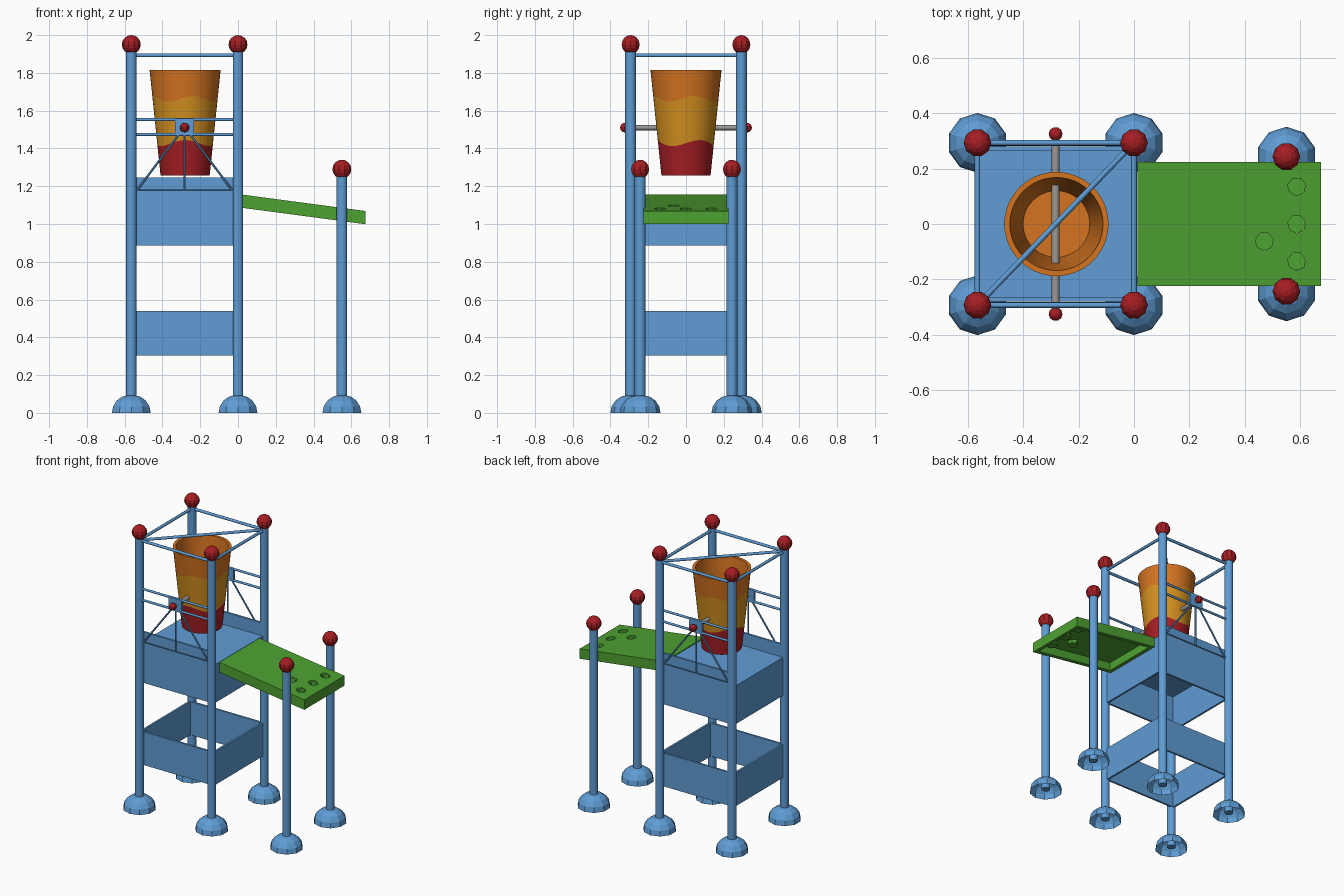
import bpy, bmesh, math
from mathutils import Vector, Matrix

if "Cube" in bpy.data.objects:
    bpy.data.objects.remove(bpy.data.objects["Cube"])


def material(name, rgb):
    m = bpy.data.materials.new(name)
    m.diffuse_color = (*rgb, 1)
    m.use_nodes = True
    m.node_tree.nodes["Principled BSDF"].inputs["Base Color"].default_value = m.diffuse_color
    return m


BLUE = material("sky blue", (0.115, 0.335, 0.66))
GREEN = material("leaf green", (0.076, 0.36, 0.032))
RED = material("dark red", (0.38, 0.013, 0.017))
ORANGE = material("orange", (0.66, 0.175, 0.015))
YELLOW = material("amber yellow", (0.66, 0.28, 0.014))
GREY = material("steel grey", (0.33, 0.31, 0.30))


def finish(name, bm, mats, smooth=None):
    bmesh.ops.recalc_face_normals(bm, faces=bm.faces)
    me = bpy.data.meshes.new(name)
    bm.to_mesh(me)
    bm.free()
    for m in mats:
        me.materials.append(m)
    ob = bpy.data.objects.new(name, me)
    bpy.context.collection.objects.link(ob)
    if smooth:
        bpy.ops.object.select_all(action='DESELECT')
        ob.select_set(True)
        bpy.context.view_layer.objects.active = ob
        bpy.ops.object.shade_smooth_by_angle(angle=math.radians(smooth))
    return ob


def box(name, lo, hi, mat):
    bm = bmesh.new()
    lo, hi = Vector(lo), Vector(hi)
    bmesh.ops.create_cube(bm, size=1, matrix=Matrix.Translation((lo + hi) / 2)
                          @ Matrix.Diagonal((*(hi - lo), 1)))
    return finish(name, bm, [mat])


def rod(name, a, b, r, mat, sides=10):
    a, b = Vector(a), Vector(b)
    d = b - a
    bm = bmesh.new()
    bmesh.ops.create_cone(bm, cap_ends=True, segments=sides, radius1=r, radius2=r, depth=d.length,
                          matrix=Matrix.Translation((a + b) / 2) @ d.to_track_quat('Z', 'Y').to_matrix().to_4x4())
    return finish(name, bm, [mat], 50)


def ball(name, c, r):
    bm = bmesh.new()
    bmesh.ops.create_uvsphere(bm, u_segments=10, v_segments=8, radius=r,
                              matrix=Matrix.Translation(c) @ Matrix.Rotation(math.pi / 2, 4, 'Z'))
    return finish(name, bm, [RED])


def rings_mesh(bm, rings, closed=False):
    """Bridge successive rings of vertices, returning faces per band."""
    vs = [[bm.verts.new(p) for p in ring] for ring in rings]
    n = len(vs[0])
    bands = [[bm.faces.new((a[i], a[(i + 1) % n], b[(i + 1) % n], b[i])) for i in range(n)]
             for a, b in zip(vs, vs[1:])]
    return vs, bands


def dome(name, x, y):
    # open-bottomed foot
    prof = [(0.108, 0), (0.101, 0.035), (0.08, 0.066), (0.052, 0.085), (0.025, 0.092)]
    bm = bmesh.new()
    ang = [math.pi / 2 + math.tau * i / 10 for i in range(10)]
    vs, _ = rings_mesh(bm, [[(x + r * math.cos(a), y + r * math.sin(a), z) for a in ang] for r, z in prof])
    bm.faces.new(vs[-1])
    return finish(name, bm, [BLUE])


# posts with domed feet and ball caps
X0, X1, Y = -0.565, 0.0, 0.293
for s, side in ((-1, "front"), (1, "back")):
    for label, x, y, top in (("left", X0, Y, 1.95), ("middle", X1, Y, 1.95), ("ramp", 0.55, 0.243, 1.29)):
        tag = f"{side}_{label}"
        rod(f"{tag}_post", (x, s * y, 0.015), (x, s * y, top), 0.029, BLUE)
        dome(f"{tag}_foot", x, s * y)
        ball(f"{tag}_cap", (x, s * y, top), 0.05)

# tower panels: lower ring is open, upper ring carries the deck
T = 0.007
for label, z0, z_long, z_short in (("lower", 0.305, 0.54, 0.54), ("upper", 0.885, 1.245, 1.155)):
    for s, side in ((-1, "front"), (1, "back")):
        box(f"{label}_{side}_panel", (X0, s * 0.273 - T, z0), (X1, s * 0.273 + T, z_long), BLUE)
    for x, side in ((X0, "left"), (X1, "right")):
        box(f"{label}_{side}_panel", (x - T, -0.28, z0), (x + T, 0.28, z_short), BLUE)
box("deck", (X0, -0.275, 1.135), (X1, 0.275, 1.155), BLUE)

# roof frame
ZR = 1.893
for s, side in ((-1, "front"), (1, "back")):
    rod(f"{side}_roof_bar", (X0, s * Y, ZR), (X1, s * Y, ZR), 0.01, BLUE, 8)
for x, side in ((X0, "left"), (X1, "right")):
    rod(f"{side}_roof_bar", (x, -Y, ZR), (x, Y, ZR), 0.01, BLUE, 8)
rod("diagonal_roof_bar", (X0, -Y, ZR), (X1, Y, ZR), 0.01, BLUE, 8)

# side trusses holding the axle
CX, CZ = -0.283, 1.51
for s, side in ((-1, "front"), (1, "back")):
    y = s * 0.29
    for z, label in ((1.553, "upper"), (1.474, "lower")):
        rod(f"{side}_{label}_rail", (X0, y, z), (X1, y, z), 0.008, BLUE, 8)
    for x0, x1, label in ((CX - 0.03, X0 + 0.03, "left"), (CX, CX, "centre"), (CX + 0.03, X1 - 0.03, "right")):
        rod(f"{side}_{label}_strut", (x0, y, 1.474), (x1, y, 1.178), 0.006, BLUE, 6)
    rod(f"{side}_foot_rail", (X0, y, 1.178), (X1, y, 1.178), 0.004, BLUE, 6)
    box(f"{side}_axle_plate", (CX - 0.05, y - 0.009, 1.468), (CX + 0.05, y + 0.009, 1.558), BLUE)
    ball(f"{side}_axle_knob", (CX, s * 0.325, CZ), 0.025)
rod("axle", (CX, -0.32, CZ), (CX, 0.32, CZ), 0.014, GREY, 12)

# tipping bucket with wavy colour bands
N = 48
angles = [math.tau * i / N for i in range(N)]


def outer(zf):
    pts = []
    for a in angles:
        z = zf(a)
        r = 0.13 + 0.058 * (z - 1.257) / 0.558
        pts.append((CX + 0.003 + r * math.cos(a), r * math.sin(a), z))
    return pts


def inner(r, z):
    return [(CX + 0.003 + r * math.cos(a), r * math.sin(a), z) for a in angles]


bm = bmesh.new()
vs, bands = rings_mesh(bm, [
    outer(lambda a: 1.257),
    outer(lambda a: 1.428 + 0.016 * math.sin(3 * a)),
    outer(lambda a: 1.662 + 0.015 * math.sin(4 * a + 0.6)),
    outer(lambda a: 1.815),
    inner(0.168, 1.815), inner(0.12, 1.285)])
for band, idx in zip(bands, (0, 1, 2, 2, 2)):
    for f in band:
        f.material_index = idx
bm.faces.new(vs[0]).material_index = 0
bm.faces.new(vs[-1]).material_index = 2
finish("bucket", bm, [RED, YELLOW, ORANGE], 35)


# sloping ramp: hollow underneath, with recessed pockets
def top_z(x):
    return 1.157 - 0.133 * (x - 0.012)


def sheared_box(name, x0, x1, w, d0, d1):
    bm = bmesh.new()
    bmesh.ops.create_cube(bm, size=1)
    for v in bm.verts:
        x = x0 if v.co.x < 0 else x1
        v.co = (x, w * (1 if v.co.y > 0 else -1), top_z(x) - (d0 if v.co.z > 0 else d1))
    return finish(name, bm, [GREEN])


def carve(target, cutter):
    mod = target.modifiers.new("cut", 'BOOLEAN')
    mod.operation, mod.object, mod.solver = 'DIFFERENCE', cutter, 'EXACT'
    bpy.ops.object.select_all(action='DESELECT')
    target.select_set(True)
    bpy.context.view_layer.objects.active = target
    bpy.ops.object.modifier_apply(modifier="cut")
    bpy.data.objects.remove(cutter)


ramp = sheared_box("ramp", 0.012, 0.675, 0.224, 0, 0.07)
carve(ramp, sheared_box("ramp_hollow", 0.04, 0.647, 0.196, 0.012, 0.1))
for i, (x, y) in enumerate(((0.587, 0.135), (0.587, 0), (0.587, -0.135), (0.47, -0.063))):
    z = top_z(x)
    carve(ramp, rod("hole_cutter", (x, y, z - 0.03), (x, y, z + 0.03), 0.033, GREEN, 7))
    # pocket cup hanging under the hole
    bm = bmesh.new()
    bmesh.ops.create_cone(bm, cap_ends=True, segments=7, radius1=0.035, radius2=0.035, depth=0.03,
                          matrix=Matrix.Translation((x, y, z - 0.025)))
    bmesh.ops.delete(bm, geom=[f for f in bm.faces if f.calc_center_median().z > z - 0.012], context='FACES')
    finish(f"ramp_pocket_{i + 1}", bm, [GREEN])
